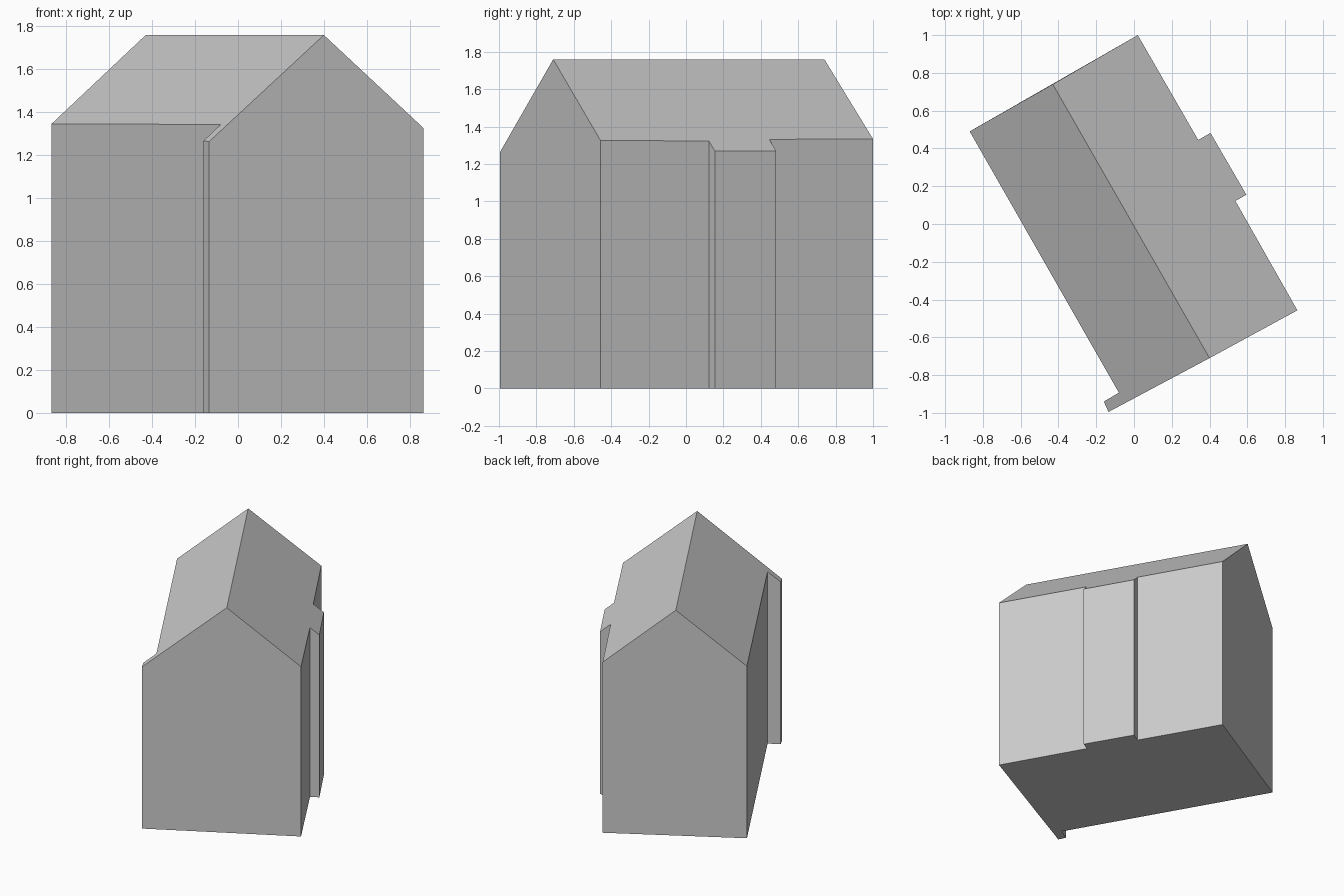
import bpy
import bmesh
from mathutils import Vector

cube = bpy.data.objects.get("Cube")
if cube:
    bpy.data.objects.remove(cube, do_unlink=True)

grey = bpy.data.materials.new("plain grey")
grey.use_nodes = True
colour = (0.6, 0.6, 0.6, 1)
grey.diffuse_color = colour
grey.node_tree.nodes["Principled BSDF"].inputs["Base Color"].default_value = colour

# Ridge line and roof pitch
RIDGE_Z, PITCH = 1.76, 0.82
ridge_front, ridge_back = Vector((0.4, -0.71)), Vector((-0.43, 0.74))
along = (ridge_back - ridge_front).normalized()
across = Vector((along.y, -along.x))

# Wall outlines on each side of the ridge, counterclockwise in plan
left_wall = [(0.865, -0.457), (0.537, 0.122), (0.595, 0.155),
             (0.405, 0.482), (0.34, 0.445), (0.02, 1.0)]
right_wall = [(-0.87, 0.49), (-0.08, -0.893), (-0.16, -0.94), (-0.135, -0.995)]

bm = bmesh.new()


def column(point):
    """Ground and eave vertices; the eave follows the roof pitch."""
    p = Vector(point)
    eave = RIDGE_Z - PITCH * abs((p - ridge_front).dot(across))
    return bm.verts.new((*p, 0)), bm.verts.new((*p, eave))


left = [column(p) for p in left_wall]
right = [column(p) for p in right_wall]
front = bm.verts.new((*ridge_front, RIDGE_Z))
back = bm.verts.new((*ridge_back, RIDGE_Z))

# Side walls
for side in (left, right):
    for (a, a_top), (b, b_top) in zip(side, side[1:]):
        bm.faces.new((a, b, b_top, a_top))

# Gable ends
for start, end, peak in ((left[-1], right[0], back), (right[-1], left[0], front)):
    bm.faces.new((start[0], end[0], end[1], peak, start[1]))

# Roof slopes and floor
bm.faces.new([top for _, top in left] + [back, front])
bm.faces.new([top for _, top in right] + [front, back])
bm.faces.new([ground for ground, _ in reversed(left + right)])
bmesh.ops.recalc_face_normals(bm, faces=bm.faces)

mesh = bpy.data.meshes.new("house")
bm.to_mesh(mesh)
bm.free()
mesh.materials.append(grey)
house = bpy.data.objects.new("house", mesh)
bpy.context.collection.objects.link(house)
